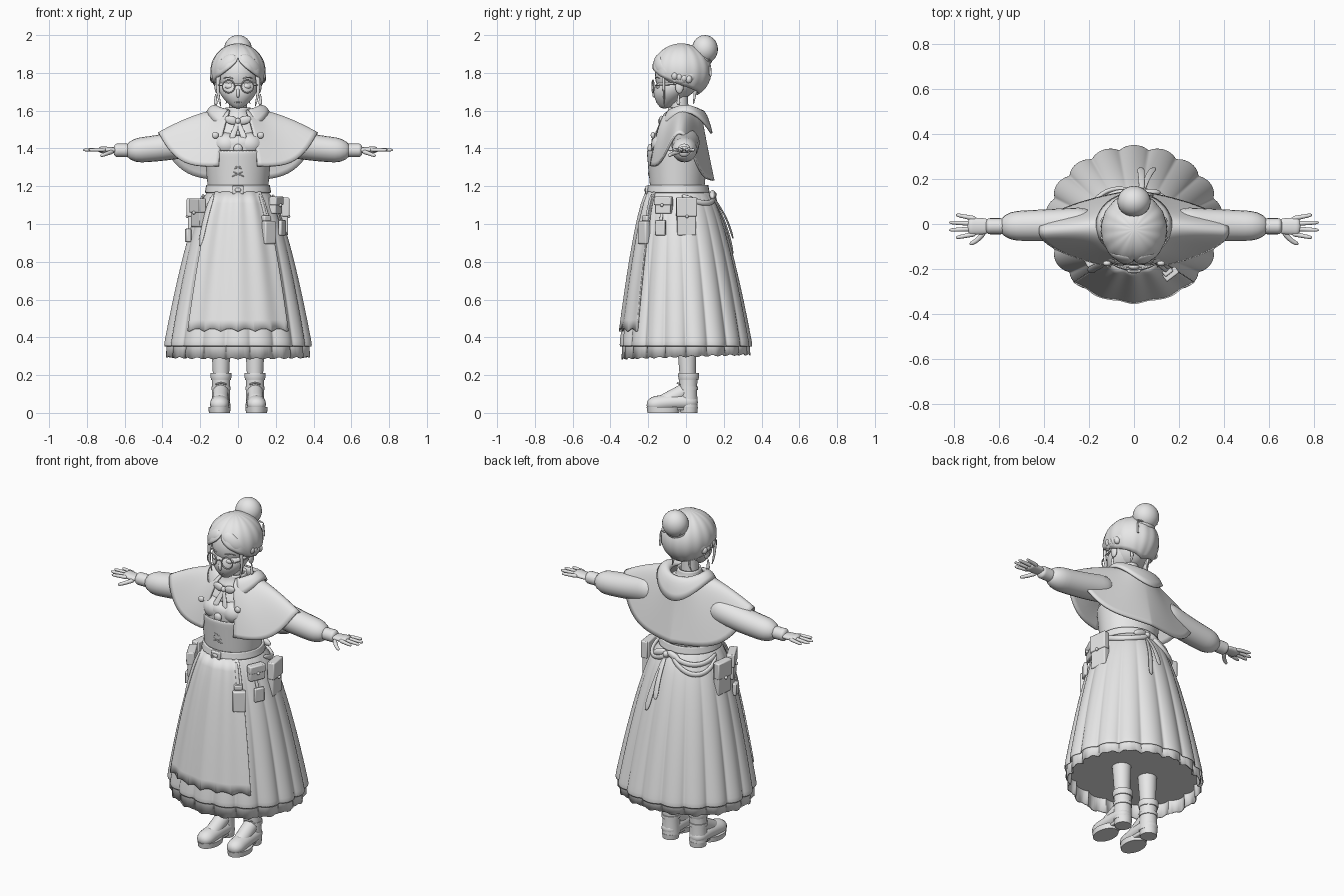
import bpy, bmesh, math
from math import sin, cos, pi
from mathutils import Vector, Matrix

if "Cube" in bpy.data.objects:
    bpy.data.objects.remove(bpy.data.objects["Cube"])

grey = bpy.data.materials.new("plain_grey")
grey.use_nodes = True
grey.diffuse_color = (.8, .8, .8, 1)
grey.node_tree.nodes["Principled BSDF"].inputs["Base Color"].default_value = grey.diffuse_color
SIDES = (("left_", 1), ("right_", -1))
DEPTH, HEIGHT = Vector((0, 1, 0)), Vector((0, 0, 1))


# ---- helpers ----
def finish(name, bm, subdivide=0, thick=0, mirror=False, bevel=0):
    bmesh.ops.remove_doubles(bm, verts=bm.verts, dist=.0002)
    bmesh.ops.recalc_face_normals(bm, faces=bm.faces)
    mesh = bpy.data.meshes.new(name)
    bm.to_mesh(mesh)
    bm.free()
    mesh.materials.append(grey)
    ob = bpy.data.objects.new(name, mesh)
    bpy.context.collection.objects.link(ob)
    mesh.shade_smooth()
    if mirror:
        ob.modifiers.new("mirror", 'MIRROR').use_clip = True
    if thick:
        solid = ob.modifiers.new("thickness", 'SOLIDIFY')
        solid.thickness, solid.offset = thick, 0
    if bevel:
        rounding = ob.modifiers.new("bevel", 'BEVEL')
        rounding.width, rounding.segments = bevel, 2
    if subdivide:
        smooth = ob.modifiers.new("smooth", 'SUBSURF')
        smooth.levels = smooth.render_levels = subdivide
    else:
        bpy.ops.object.select_all(action='DESELECT')
        ob.select_set(True)
        bpy.context.view_layer.objects.active = ob
        bpy.ops.object.shade_smooth_by_angle(angle=.7)


def skin(name, rings, closed=True, caps=True, **modifiers):
    """Quads between successive rings of points."""
    bm = bmesh.new()
    rows = [[bm.verts.new(point) for point in ring] for ring in rings]
    count = len(rows[0])
    for low, high in zip(rows, rows[1:]):
        for i in range(count if closed else count - 1):
            j = (i + 1) % count
            bm.faces.new((low[i], low[j], high[j], high[i]))
    if closed and caps:
        bm.faces.new(rows[0])
        bm.faces.new(rows[-1])
    finish(name, bm, **modifiers)


def spread(start, end, steps):
    return [start + (end - start) * i / steps for i in range(steps + 1)]


def circle(steps):
    return spread(0, 2 * pi, steps)[:-1]


def loft(name, low, high, r_low, r_high, y, lean=0, x=0, ratio=1, bulge=0, **modifiers):
    """Upright elliptical stack with a bulging middle."""
    rings = []
    for t in spread(0, 1, 6):
        r = r_low + (r_high - r_low) * t + bulge * sin(pi * t)
        rings.append([(x + r * sin(a), y + lean * t - r * ratio * cos(a), low + (high - low) * t)
                      for a in circle(32)])
    skin(name, rings, **modifiers)


def sweep(name, path, radius, taper=1, ref=HEIGHT, flat=1):
    """Round-ended tube along a path, flattened along ref."""
    rings, last = [], len(path) - 1
    for k, point in enumerate(path):
        t = k / last
        along = (path[min(k + 1, last)] - path[max(k - 1, 0)]).normalized()
        side = along.cross(ref).normalized()
        up = side.cross(along) * flat
        r = radius * (1 + (taper - 1) * t) * min(1, .5 + 6 * min(t, 1 - t))
        rings.append([point + (side * cos(a) + up * sin(a)) * r for a in circle(10)])
    skin(name, rings, subdivide=1)


def tube(name, start, end, radius, bend=(0, 0, 0), sx=1, **shape):
    """Tube from start to end, its middle pushed by bend."""
    a, b, push = (Vector((v[0] * sx, v[1], v[2])) for v in (start, end, bend))
    sweep(name, [a.lerp(b, t) + push * sin(pi * t) for t in spread(0, 1, 8)], radius, **shape)


def ball(name, loc, size, tilt=0, axis='Y'):
    bm = bmesh.new()
    place = Matrix.Translation(loc) @ Matrix.Rotation(tilt, 4, axis) @ Matrix.Diagonal((*size, 1))
    bmesh.ops.create_uvsphere(bm, u_segments=24, v_segments=14, radius=1, matrix=place)
    finish(name, bm)


def box(name, loc, size, yaw=0, bevel=.006):
    bm = bmesh.new()
    place = Matrix.Translation(loc) @ Matrix.Rotation(yaw, 4, 'Z') @ Matrix.Diagonal((*size, 1))
    bmesh.ops.create_cube(bm, size=1, matrix=place)
    finish(name, bm, bevel=bevel)


def hoop(name, loc, radius, thick, rotation):
    bpy.ops.mesh.primitive_torus_add(location=loc, rotation=rotation, major_radius=radius,
                                     minor_radius=thick, major_segments=28, minor_segments=8)
    bpy.context.object.name = name
    bpy.context.object.data.materials.append(grey)
    bpy.context.object.data.shade_smooth()


# ---- pleated skirt, petticoat with closed lining, and apron ----
def skirt_point(a, z, out=0.0, pleats=0):
    flare = max(0, min(1, (1.18 - z) / .83)) ** .65
    fold = 1 - .06 * flare * (1 - abs(cos(pleats * a / 2)) ** .7)
    return Vector(((.15 + .245 * flare + out) * fold * sin(a),
                   .04 * (flare - 1) - (.15 + .2 * flare + out) * fold * cos(a), z))


turn = circle(180)
skin("skirt", [[skirt_point(a, z, pleats=18) for a in turn] for z in spread(1.18, .35, 14)],
     caps=False, subdivide=1, thick=.008)
skin("petticoat", [[skirt_point(a, z - drop * (cos(a) + abs(cos(18 * a))), -.012, 18) for a in turn]
                   for z, drop in ((.44, 0), (.37, 0), (.305, .011))], caps=False, thick=.006)
skin("skirt_lining", [[skirt_point(a, z, -.016, 18) for a in turn] for z in (.39, .37)])
skin("apron", [[skirt_point(a, z + (.016 * abs(sin(a * 13)) if z < .44 else 0), .008 + .004 * cos(a * 16))
                for a in spread(-.75, .75, 88)] for z in spread(1.17, .43, 12)], closed=False, thick=.008)

# ---- body, corset and belt ----
loft("blouse", 1.15, 1.48, .15, .175, y=-.04, ratio=.85, subdivide=1)
loft("blouse_shoulders", 1.46, 1.59, .175, .07, y=-.02, ratio=.75, bulge=.01, subdivide=1)
loft("corset", 1.18, 1.39, .154, .176, y=-.046, ratio=.9, caps=False, thick=.01, subdivide=1)
loft("belt", 1.165, 1.205, .17, .162, y=-.042, ratio=.95, caps=False, thick=.012)
box("belt_buckle", (0, -.205, 1.18), (.06, .02, .045))
box("belt_buckle_centre", (0, -.212, 1.18), (.03, .02, .02))
for z in spread(1.25, 1.32, 2):
    for side, s in SIDES:
        tube(side + "corset_lace", (-.035, -.19, z), (.035, -.19, z + .03), .003, bend=(0, -.01, 0), sx=s)
ball("brooch", (0, -.19, 1.4), (.024, .014, .024))
loft("neck", 1.56, 1.68, .05, .045, y=-.035)
loft("neck_collar", 1.55, 1.615, .085, .06, y=-.03, bulge=-.006, caps=False, thick=.01)


# ---- cape over the shoulders, open at the front ----
def cape_point(a, t):
    arm = sin(a) ** 8
    drop = .33 - .04 * cos(a) - .21 * arm
    return ((.1 + .32 * t) * sin(a) ** (1 + .7 * t),
            -.01 - .02 * t - cos(a) * (.085 + .09 * t ** (.75 - .35 * cos(a))),
            1.6 - drop * t ** (1 + arm / 2))


def collar_point(a, t):
    return ((.09 + .075 * t) * sin(a), -.005 - (.085 + .055 * t) * cos(a),
            1.6 - .12 * t * t + .11 * t * sin(a) ** 2)


skin("cape", [[cape_point(a, t) for a in spread(.45, pi - .00001, 40)] for t in spread(0, 1, 14)],
     closed=False, mirror=True, thick=.012)
skin("cape_collar", [[collar_point(a, t) for a in spread(.55, 2 * pi - .55, 48)] for t in spread(0, 1, 6)],
     closed=False, thick=.012)

# ---- neck bow, bust and cape buttons ----
ball("neck_bow_knot", (0, -.135, 1.545), (.014, .014, .016))
for side, s in SIDES:
    ball(side + "neck_bow_loop", (s * .036, -.13, 1.55), (.034, .012, .022), tilt=-s * .3)
    tube(side + "neck_bow_tail", (0, -.135, 1.54), (.035, -.17, 1.45), .012, taper=1.5, ref=DEPTH, flat=.3, sx=s)
    ball(side + "bust", (s * .06, -.115, 1.42), (.075, .07, .065))
    ball(side + "cape_button", (s * .12, -.175, 1.47), (.018, .012, .018))

# ---- arms and hands ----
for side, s in SIDES:
    tube(side + "sleeve", (.16, 0, 1.45), (.6, -.01, 1.385), .083, taper=.82, bend=(0, 0, -.01), sx=s)
    tube(side + "cuff", (.57, -.01, 1.39), (.66, -.01, 1.39), .038, sx=s)
    tube(side + "palm", (.64, -.01, 1.39), (.74, -.01, 1.394), .036, taper=1.2, flat=.45, sx=s)
    for finger, offset in zip(("index", "middle", "ring", "little"), spread(-1.5, 1.5, 3)):
        tube(side + finger + "_finger", (.7, -.01 + .022 * offset, 1.393),
             (.825 - .015 * offset ** 2, -.01 + .034 * offset, 1.392), .012, taper=.7, sx=s)
    tube(side + "thumb", (.66, -.03, 1.385), (.73, -.09, 1.36), .013, taper=.7, bend=(0, -.01, 0), sx=s)

# ---- legs and boots ----
for side, s in SIDES:
    x = s * .09
    loft(side + "leg", .15, .9, .04, .08, x=x, y=.01, lean=-.02)
    loft(side + "boot_shaft", .03, .21, .05, .05, x=x, y=.012, bulge=-.003)
    loft(side + "boot_cuff", .175, .21, .052, .055, x=x, y=.014, bulge=.002)
    loft(side + "boot_ankle_strap", .12, .14, .051, .051, x=x, y=.013)
    tube(side + "boot_foot", (.09, .065, .055), (.1, -.21, .038), .054, bend=(0, 0, .01), flat=.85, sx=s)
    tube(side + "boot_instep", (.09, .02, .13), (.095, -.14, .045), .044, sx=s)
    loft(side + "boot_sole", 0, .03, .056, .059, x=s * .098, y=-.12, ratio=1.5)
    loft(side + "boot_heel", 0, .03, .045, .048, x=x, y=.015)
    box(side + "boot_waist", (x, -.03, .026), (.075, .09, .024))
    for z, y in ((.1, -.065), (.12, -.045), (.15, -.03)):
        tube(side + "boot_lace", (.06, y, z), (.12, y, z), .005, bend=(0, -.015, .008), sx=s)

# ---- head, face and glasses ----
ball("skull", (0, -.045, 1.79), (.11, .12, .13))
loft("face", 1.61, 1.76, .02, .107, y=-.115, lean=.065, ratio=.95, bulge=.03, subdivide=1)
tube("nose", (0, -.155, 1.72), (0, -.165, 1.67), .009, bend=(0, -.01, 0), ref=DEPTH)
ball("mouth", (0, -.152, 1.645), (.018, .007, .004))
for side, s in SIDES:
    ball(side + "eye", (s * .048, -.146, 1.728), (.022, .012, .014), tilt=s * .35, axis='Z')
    tube(side + "eyebrow", (.025, -.162, 1.77), (.08, -.138, 1.77), .004, bend=(0, -.006, .006), taper=.6, sx=s)
    hoop(side + "lens_rim", (s * .05, -.175, 1.728), .033, .0035, (pi / 2, 0, s * .15))
    tube(side + "glasses_arm", (.083, -.168, 1.733), (.116, -.04, 1.74), .003, bend=(.01, 0, 0), sx=s)
    ball(side + "ear", (s * .112, -.035, 1.725), (.012, .022, .034))
    tube(side + "earring", (.118, -.04, 1.69), (.118, -.04, 1.63), .004, taper=3, ref=DEPTH, sx=s)
tube("glasses_bridge", (-.018, -.174, 1.73), (.018, -.174, 1.73), .003, bend=(0, -.004, .006))


# ---- hair: parted cap, sweeps, locks and bun ----
def hair_point(a, t):
    phi = t * (1 + 1.6 * (abs(a) / pi) ** .55)
    parting = .05 * math.exp(-(a / .12) ** 2)
    r = 1 + sin(phi) * (.008 * cos(a * 15) - parting)
    return (.14 * r * sin(phi) * sin(a), -.025 - .155 * r * sin(phi) * cos(a), 1.808 + .142 * r * cos(phi))


skin("hair_cap", [[hair_point(a - pi, t) for a in circle(120)] for t in spread(0, 1, 14)], caps=False, thick=.012)
for side, s in SIDES:
    tube(side + "hair_fringe", (.012, -.152, 1.89), (.13, -.05, 1.75), .036, taper=.8, bend=(.02, -.035, .01),
         ref=Vector((s * .6, -.8, .2)), flat=.4, sx=s)
    tube(side + "hair_back_sweep", (.13, -.05, 1.76), (.06, .1, 1.81), .03, taper=.7, bend=(.025, .015, 0),
         ref=Vector((s * .8, .6, 0)), flat=.5, sx=s)
    for k in range(4):
        ball(side + "side_braid", (s * .13, -.06 + k * .025, 1.785 - k * .006), (.018, .018, .022))
    tube(side + "face_lock", (.1, -.12, 1.8), (.09, -.115, 1.62), .014, taper=.3, bend=(.012, 0, 0), ref=DEPTH, flat=.7, sx=s)
    tube(side + "nape_lock", (.06, .05, 1.71), (.065, .04, 1.635), .01, taper=.3, bend=(-.01, 0, 0), ref=DEPTH, sx=s)
ball("hair_bun", (0, .1, 1.925), (.074, .069, .075))
hoop("bun_wrap", (0, .075, 1.885), .052, .016, (-.45, 0, 0))
tube("hairpin", (-.06, .13, 1.885), (.085, .12, 1.865), .005, ref=DEPTH)
tube("hairpin_charm", (.08, .125, 1.865), (.08, .13, 1.78), .004, taper=2, ref=DEPTH)


# ---- hip pouches, charms and straps ----
def hang(name, a, z, width, height, depth=.04, flap=False):
    outward = Vector((sin(a), -cos(a), 0))
    centre = skirt_point(a, z, .015)
    box(name, centre, (width, depth, height), yaw=a)
    if flap:
        box(name + "_flap", centre + outward * .006 + HEIGHT * height / 4, (width * 1.1, depth, height / 2), yaw=a)
        ball(name + "_clasp", centre + outward * (depth / 2 + .008), (.009, .009, .009))


def strap(name, a, top, low, radius=.01):
    sweep(name, [skirt_point(a, z, .014) for z in spread(top, low, 6)], radius, ref=Vector((sin(a), -cos(a), 0)), flat=.4)


hang("left_pouch", 1.15, 1.1, width=.09, height=.09, flap=True)
hang("left_tag", 1.1, .98, width=.06, height=.08, depth=.02)
strap("left_tag_cord", 1.1, top=1.08, low=1)
hang("left_lantern", .65, .955, width=.07, height=.12, depth=.035)
hang("left_lantern_cap", .65, 1.03, width=.045, height=.03, depth=.03)
strap("left_lantern_strap", .65, top=1.16, low=1.02)
hang("left_book", 1.7, 1.04, width=.1, height=.2, flap=True)
hang("right_pouch", -1.1, 1.06, width=.11, height=.15, flap=True)
hang("right_case", -1.7, 1.04, width=.1, height=.19, flap=True)
strap("right_long_strap", -.77, top=1.16, low=.88, radius=.018)
hang("right_tag", -1.3, .94, width=.05, height=.07, depth=.025)

# ---- back sash ----
for side, s, sag in (("left_", 1, .05), ("right_", -1, .04), ("right_low_", -1, .09)):
    sweep(side + "sash_swag", [skirt_point(s * (pi - 1.5 * t), 1.16 - sag * sin(3 * t), .008)
                               for t in spread(0, 1, 10)], .011, flat=1.4)
for side, s in SIDES:
    ball(side + "sash_bow_loop", (.03 + s * .045, .14, 1.155), (.045, .016, .02), tilt=s * .35)
    tube(side + "sash_tail", (.035, .14, 1.15), (.06 + s * .03, .25, .88 - s * .04), .012, taper=1.5,
         bend=(0, .015, 0), ref=DEPTH, flat=.35)
ball("sash_knot", (.03, .145, 1.155), (.018, .018, .018))
